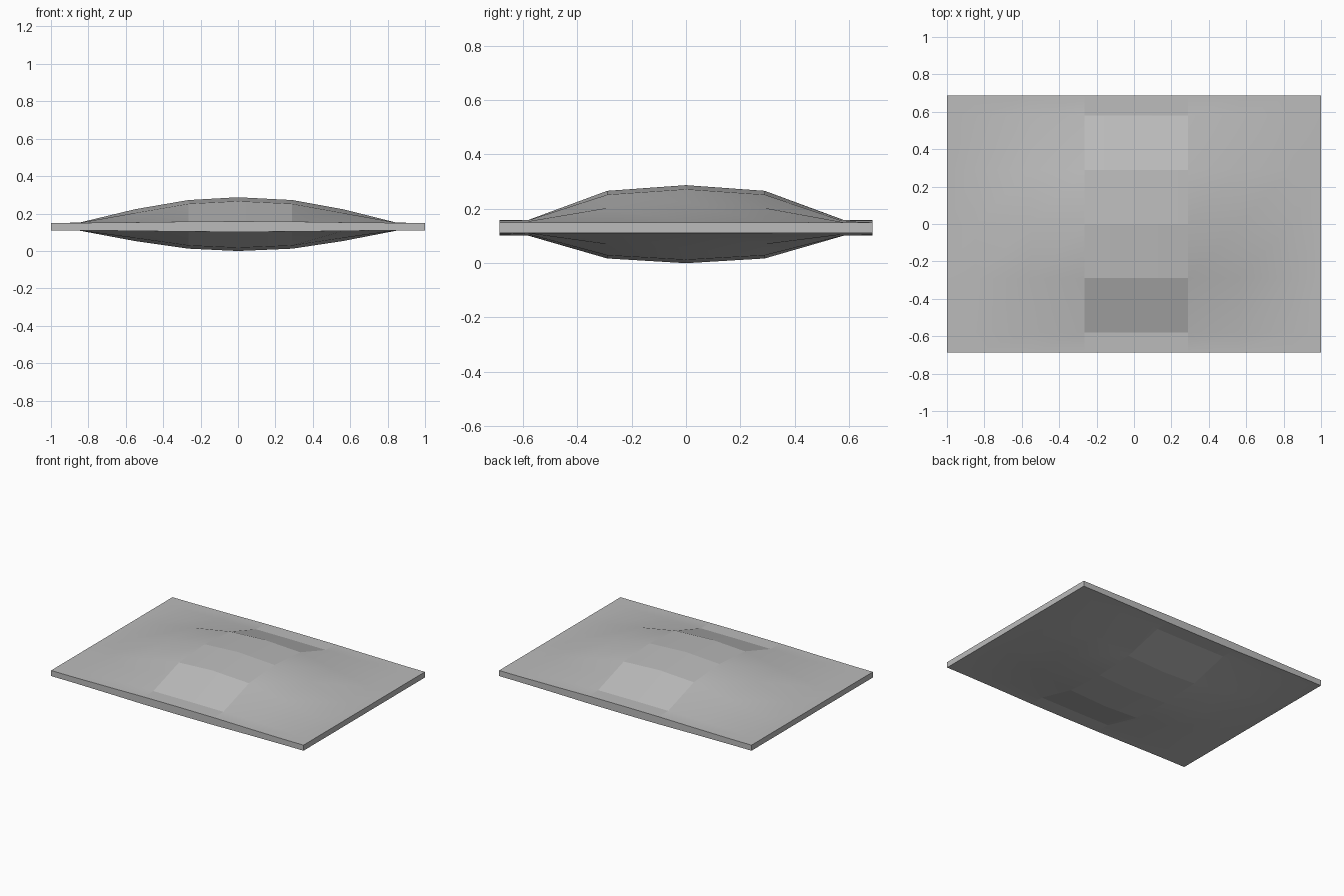
import bpy
import bmesh

if "Cube" in bpy.data.objects:
    bpy.data.objects.remove(bpy.data.objects["Cube"], do_unlink=True)

grey = bpy.data.materials.new("plain grey")
grey.use_nodes = True
colour = (0.5, 0.5, 0.5, 1)
grey.diffuse_color = colour
grey.node_tree.nodes["Principled BSDF"].inputs["Base Color"].default_value = colour

# Grid lines of the cushion, and its half thickness by row (distance from the middle) and column
MID = 0.143 - 0.013
XS = [-1, -0.85, -0.55, -0.265, 0.0, 0.29, 0.56, 0.85, 1]
YS = [-0.687, -0.58, -0.29, 0.0, 0.29, 0.58, 0.687]
CENTRE = (3, 4)
TOP = [
    [0.157, 0.142, 0.093, 0.021, 0.02],
    [0.136, 0.122, 0.073, 0.021, 0.02],
    [0.029, 0.028, 0.024, 0.02, 0.02],
    [0.028, 0.027, 0.023, 0.02, 0.02],
]
BOTTOM_SCALE = 0.83


def half_height(i, j):
    return TOP[abs(j - 3)][abs(i - 4)]


def add_skin(bm, side):
    """One puffed skin; the middle columns are faceted row by row."""
    grid = []
    for j, y in enumerate(YS):
        row = []
        for i, x in enumerate(XS):
            h = half_height(i, j)
            if side < 0 and h > 0.05:
                h *= BOTTOM_SCALE
            row.append(bm.verts.new((x, y, MID + side * h)))
        grid.append(row)
    faces = {}
    for j in range(len(YS) - 1):
        for i in range(len(XS) - 1):
            quad = [grid[j][i], grid[j][i + 1], grid[j + 1][i + 1], grid[j + 1][i]]
            f = bm.faces.new(quad if side > 0 else quad[::-1])
            f.smooth = True
            faces[f] = (i, j)
    # crease around every middle panel
    for f, (i, j) in faces.items():
        if i in CENTRE:
            for e in f.edges:
                if any(abs(v.co.x) > 0.01 for v in e.verts):
                    e.smooth = False
    # outline, counter-clockwise
    return (grid[0] + [r[-1] for r in grid[1:-1]]
            + grid[-1][::-1] + [r[0] for r in grid[-2:0:-1]])


bm = bmesh.new()
upper = add_skin(bm, 1)
lower = add_skin(bm, -1)

# Flat rim joining the two skins
for k in range(len(upper)):
    n = (k + 1) % len(upper)
    bm.faces.new((lower[k], lower[n], upper[n], upper[k]))
    for ring in (upper, lower):
        bm.edges.get((ring[k], ring[n])).smooth = False
bmesh.ops.recalc_face_normals(bm, faces=bm.faces)

mesh = bpy.data.meshes.new("cushion")
bm.to_mesh(mesh)
bm.free()
mesh.materials.append(grey)
cushion = bpy.data.objects.new("cushion", mesh)
bpy.context.collection.objects.link(cushion)
